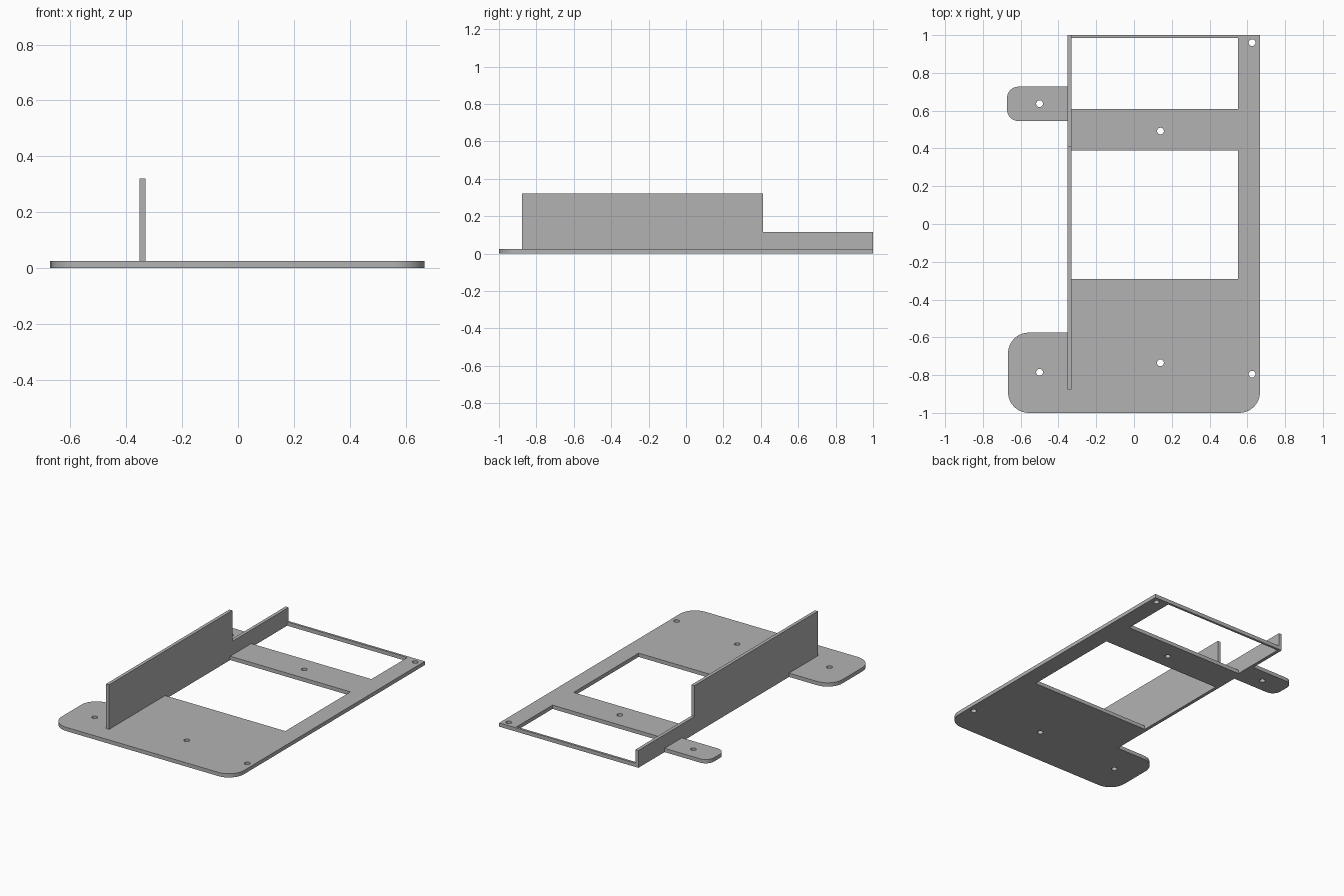
import bpy
import bmesh
from math import cos, sin, pi
from mathutils import Vector

cube = bpy.data.objects.get("Cube")
if cube:
    bpy.data.objects.remove(cube)

THICK = 0.025
WALL_L, WALL_R = -0.352, -0.33

grey = bpy.data.materials.new("plain grey")
grey.use_nodes = True
grey.diffuse_color = (0.45, 0.45, 0.45, 1)
grey.node_tree.nodes["Principled BSDF"].inputs["Base Color"].default_value = grey.diffuse_color


def rounded(points, steps=10):
    """Outline from (x, y, radius) corners, with each radius turned into an arc."""
    out = []
    for i, (x, y, r) in enumerate(points):
        corner = Vector((x, y))
        if r == 0:
            out.append(corner)
            continue
        to_prev = (Vector(points[i - 1][:2]) - corner).normalized()
        to_next = (Vector(points[(i + 1) % len(points)][:2]) - corner).normalized()
        centre = corner + (to_prev + to_next) * r
        for k in range(steps + 1):
            a = k / steps * pi / 2
            out.append(centre - to_next * r * cos(a) - to_prev * r * sin(a))
    return out


def rectangle(x0, x1, y0, y1):
    return [(x0, y0), (x1, y0), (x1, y1), (x0, y1)]


def circle(x, y, r=0.018, sides=24):
    return [(x + r * cos(2 * pi * k / sides), y + r * sin(2 * pi * k / sides))
            for k in range(sides)]


def extruded(name, loops, to_3d, direction):
    """Fill the loops (first is the outline, the rest are openings) and extrude."""
    bm = bmesh.new()
    edges = []
    for loop in loops:
        verts = [bm.verts.new(to_3d(*p)) for p in loop]
        edges += [bm.edges.new((v, verts[i - 1])) for i, v in enumerate(verts)]
    bmesh.ops.triangle_fill(bm, use_beauty=True, edges=edges)
    res = bmesh.ops.extrude_face_region(bm, geom=bm.faces[:], use_keep_orig=True)
    moved = [g for g in res["geom"] if isinstance(g, bmesh.types.BMVert)]
    bmesh.ops.translate(bm, verts=moved, vec=direction)
    bmesh.ops.recalc_face_normals(bm, faces=bm.faces[:])
    mesh = bpy.data.meshes.new(name)
    bm.to_mesh(mesh)
    bm.free()
    mesh.materials.append(grey)
    obj = bpy.data.objects.new(name, mesh)
    bpy.context.collection.objects.link(obj)
    bpy.context.view_layer.objects.active = obj
    bpy.ops.object.select_all(action='DESELECT')
    obj.select_set(True)
    bpy.ops.object.shade_smooth_by_angle()
    return obj


# Base plate with two side tabs, two windows and six screw holes
outline = rounded([
    (-0.667, -1, 0.11), (0.667, -1, 0.11), (0.667, 1, 0), (WALL_L, 1, 0),
    (WALL_L, 0.727, 0), (-0.672, 0.727, 0.06), (-0.672, 0.545, 0.06),
    (WALL_L, 0.545, 0), (WALL_L, -0.575, 0), (-0.667, -0.575, 0.11)])
windows = [rectangle(WALL_R, 0.55, 0.61, 0.985), rectangle(WALL_R, 0.55, -0.29, 0.39)]
holes = [circle(x, y) for x, y in [
    (-0.5, 0.637), (-0.5, -0.785), (0.14, 0.492),
    (0.14, -0.735), (0.625, 0.96), (0.625, -0.795)]]
extruded("base_plate", [outline] + windows + holes,
         lambda x, y: (x, y, 0), (0, 0, THICK))

# Upright fence, stepped down toward the back
profile = [(-0.877, THICK), (1, THICK), (1, 0.115),
           (0.412, 0.115), (0.412, 0.32), (-0.877, 0.32)]
extruded("upright_fence", [profile],
         lambda y, z: (WALL_L, y, z), (WALL_R - WALL_L, 0, 0))
